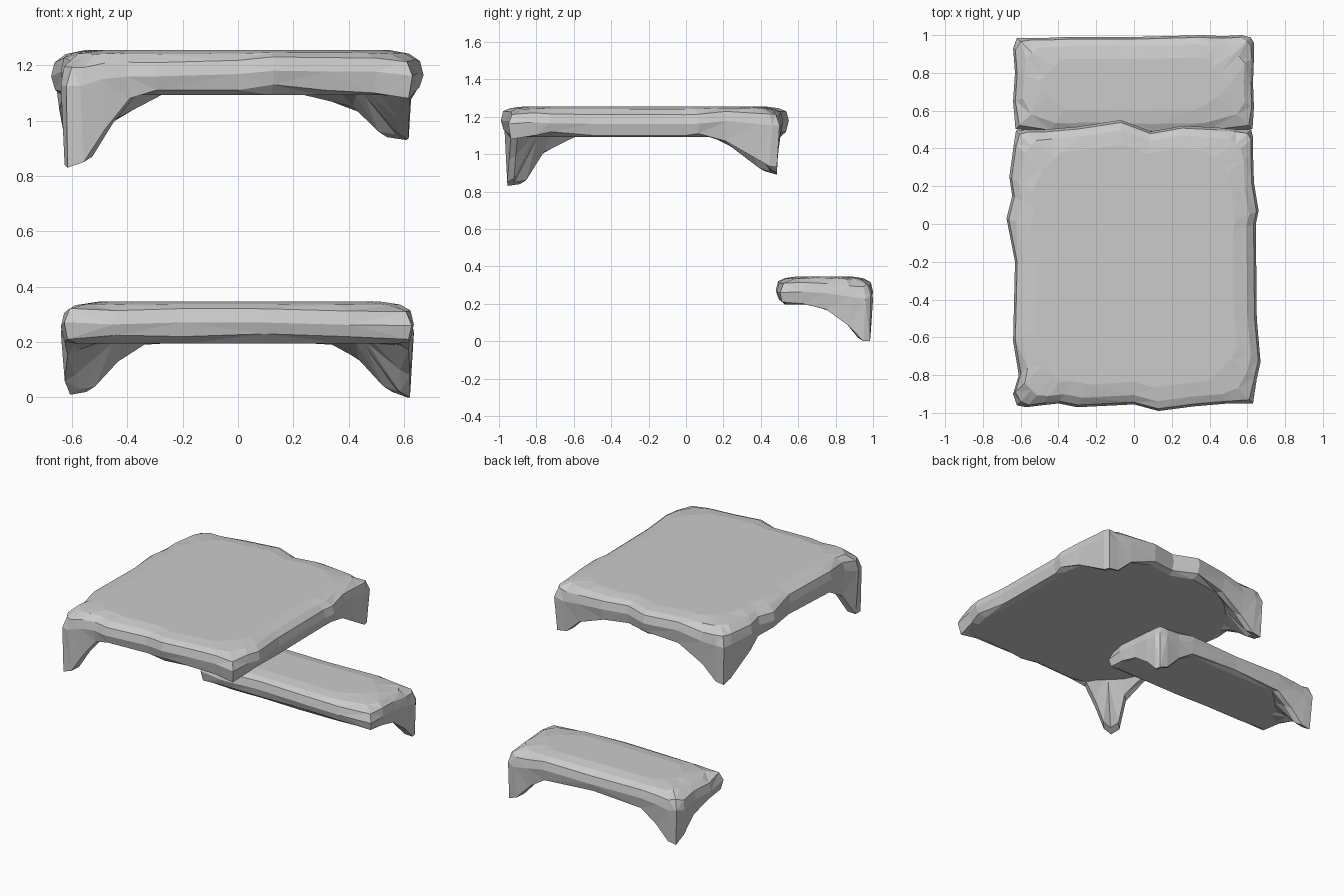
import bpy, bmesh, random
from math import copysign

random.seed(4)


def draped_slab(name, outline, centre, half, top, under):
    """Loft rough rings around an outline of (x, y, lower edge height)."""
    cx, cy = centre
    hx, hy = half

    def inset(x, y, d, k):
        # shrink by d, then cut the corners so they stay k from the box corner
        x, y = (x - cx) * (1 - d / hx), (y - cy) * (1 - d / hy)
        short = k - ((hx - abs(x)) + (hy - abs(y)))
        if short > 0:
            x -= copysign(short / 2, x)
            y -= copysign(short / 2, y)
        return cx + x, cy + y

    bm = bmesh.new()
    rings = [[] for _ in range(7)]
    for x, y, zb in outline:
        leg = max(0, under - zb)
        j = random.uniform(-0.012, 0.012)
        rows = [
            (0.12, 0.38, top),                              # flat top
            (0.05, 0.19, top - 0.012 + j * 0.3),            # soft shoulder
            (0.012, 0.07, top - 0.035 - leg * 0.08 + j),    # upper rim
            (0.0, 0.03, top - 0.085 - leg * 0.15 + j),      # widest rim
            (0.014, 0.04, zb),                              # lower edge, feet
            (0.05, 0.11, min(zb + 0.02, under)),            # inside of feet
            (0.09, 0.36, under),                            # flat underside
        ]
        for ring, (d, k, z) in zip(rings, rows):
            ring.append(bm.verts.new((*inset(x, y, d, k), z)))
    n = len(outline)
    for a, b in zip(rings, rings[1:]):
        for i in range(n):
            bm.faces.new((a[i], a[(i + 1) % n], b[(i + 1) % n], b[i]))
    bm.faces.new(rings[0])
    bm.faces.new(rings[-1])
    bmesh.ops.remove_doubles(bm, verts=bm.verts, dist=0.003)
    bmesh.ops.triangulate(bm, faces=bm.faces)
    bmesh.ops.recalc_face_normals(bm, faces=bm.faces)
    mesh = bpy.data.meshes.new(name)
    bm.to_mesh(mesh)
    bm.free()
    obj = bpy.data.objects.new(name, mesh)
    bpy.context.collection.objects.link(obj)
    return obj


# Large upper slab: three drooping corner legs and one broken corner
upper = [
    # front edge, left leg to broken right corner
    (-0.63, -0.97, 0.83), (-0.57, -0.97, 0.85), (-0.49, -0.96, 0.97),
    (-0.40, -0.95, 1.08), (-0.30, -0.97, 1.11), (0.0, -0.955, 1.11),
    (0.13, -0.99, 1.13), (0.32, -0.965, 1.11), (0.50, -0.95, 1.10),
    (0.63, -0.95, 1.08),
    # right edge
    (0.65, -0.82, 1.10), (0.67, -0.73, 1.12), (0.65, -0.50, 1.10),
    (0.645, 0.0, 1.10), (0.66, 0.07, 1.11), (0.635, 0.22, 1.07),
    (0.63, 0.38, 0.98), (0.63, 0.46, 0.935),
    # back edge, right leg to left leg
    (0.62, 0.50, 0.93), (0.55, 0.50, 0.94), (0.45, 0.51, 1.03),
    (0.26, 0.52, 1.10), (0.09, 0.49, 1.11), (-0.07, 0.55, 1.12),
    (-0.30, 0.515, 1.09), (-0.47, 0.50, 0.99), (-0.57, 0.50, 0.90),
    (-0.63, 0.50, 0.89),
    # left edge
    (-0.635, 0.43, 0.91), (-0.66, 0.25, 1.04), (-0.645, 0.15, 1.09),
    (-0.675, 0.03, 1.11), (-0.63, -0.20, 1.10), (-0.64, -0.62, 1.09),
    (-0.61, -0.80, 0.99), (-0.64, -0.90, 0.84),
]
draped_slab("upper_slab", upper, (0, -0.23), (0.645, 0.735), 1.255, 1.092)

# Small lower slab: legs only at the back corners
lower = [
    (-0.63, 0.50, 0.21), (-0.45, 0.485, 0.225), (-0.20, 0.49, 0.22),
    (0.10, 0.48, 0.23), (0.40, 0.485, 0.22), (0.63, 0.50, 0.21),
    (0.635, 0.62, 0.20), (0.63, 0.75, 0.17), (0.635, 0.88, 0.08),
    (0.635, 0.96, 0.0), (0.63, 1.0, 0.0), (0.57, 1.0, 0.02),
    (0.47, 0.995, 0.12), (0.36, 1.0, 0.19), (0.0, 0.99, 0.21),
    (-0.36, 0.99, 0.19), (-0.47, 0.985, 0.11), (-0.56, 0.985, 0.02),
    (-0.62, 0.985, 0.01), (-0.64, 0.93, 0.06), (-0.63, 0.80, 0.15),
    (-0.64, 0.65, 0.20),
]
draped_slab("lower_slab", lower, (0, 0.74), (0.635, 0.26), 0.347, 0.195)
